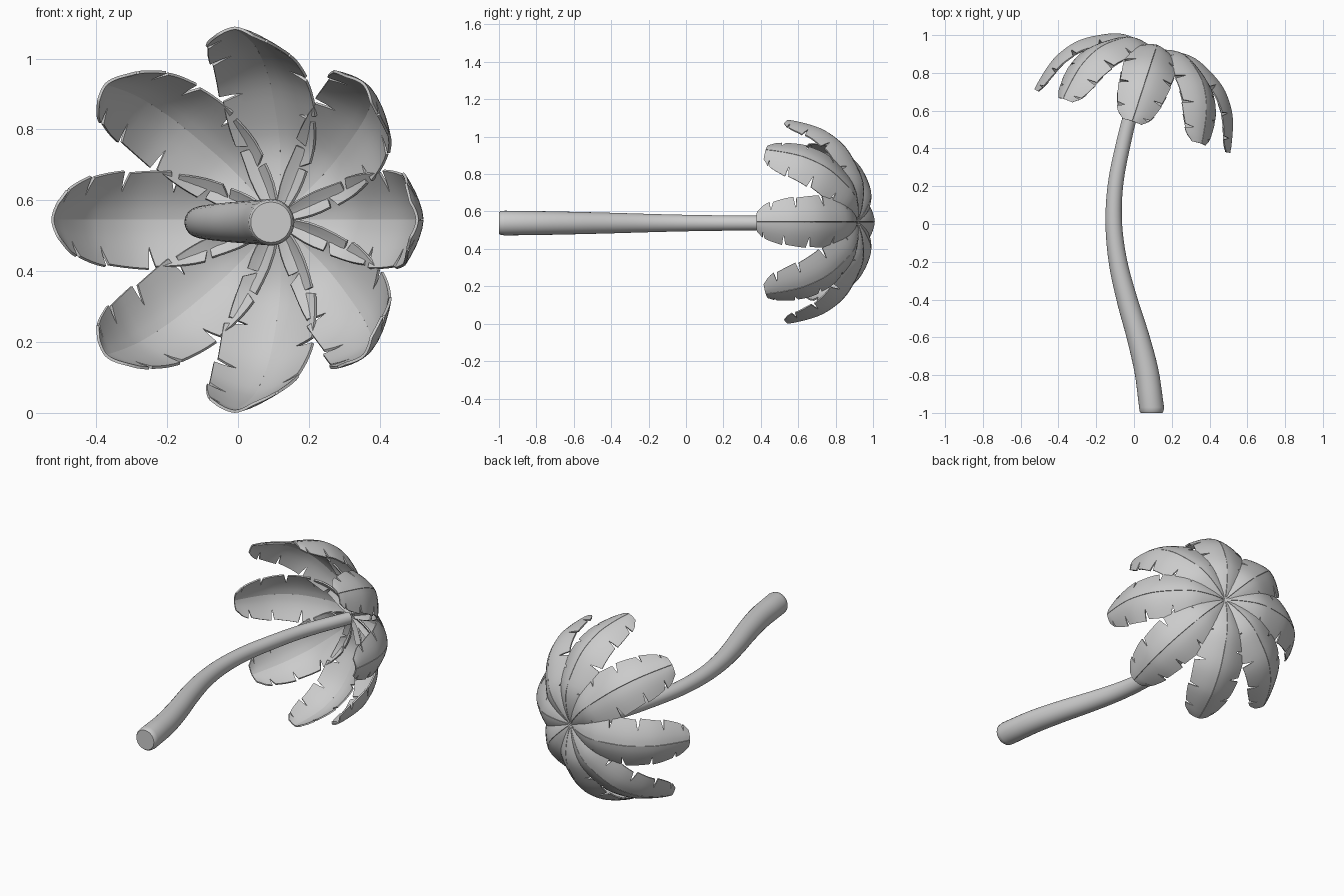
import bpy, bmesh, math
from mathutils import Vector

if "Cube" in bpy.data.objects:
    bpy.data.objects.remove(bpy.data.objects["Cube"])

grey = bpy.data.materials.new("plain_grey")
grey.diffuse_color = (0.6, 0.6, 0.6, 1)
grey.use_nodes = True
grey.node_tree.nodes["Principled BSDF"].inputs["Base Color"].default_value = grey.diffuse_color


def spline(pts, u):
    """Catmull-Rom through pts (tuples of 3), u in 0..1."""
    p = [Vector(q) for q in pts]
    p = [p[0] * 2 - p[1]] + p + [p[-1] * 2 - p[-2]]
    n = len(pts) - 1
    i = min(int(u * n), n - 1)
    t = u * n - i
    a, b, c, d = p[i:i + 4]
    return 0.5 * (2 * b + (c - a) * t + (2 * a - 5 * b + 4 * c - d) * t * t
                  + (3 * b - a - 3 * c + d) * t ** 3)


def finish(name, bm, thickness=0, angle=40):
    me = bpy.data.meshes.new(name)
    bm.to_mesh(me)
    bm.free()
    me.materials.append(grey)
    ob = bpy.data.objects.new(name, me)
    bpy.context.collection.objects.link(ob)
    bpy.ops.object.select_all(action='DESELECT')
    ob.select_set(True)
    bpy.context.view_layer.objects.active = ob
    if thickness:
        m = ob.modifiers.new("thickness", 'SOLIDIFY')
        m.thickness = thickness
        m.offset = -1
        bpy.ops.object.modifier_apply(modifier=m.name)
    bpy.ops.object.shade_smooth_by_angle(angle=math.radians(angle))
    return ob


# Trunk: tapered tube swept along an S-curve (x, y, radius)
TRUNK = [(.093, -1, .066), (.07, -.8, .064), (.022, -.6, .06), (-.037, -.4, .055),
         (-.085, -.2, .049), (-.107, 0, .044), (-.099, .2, .041), (-.062, .4, .039),
         (-.005, .62, .037), (.1, .89, .034)]
SIDES, STEPS = 28, 40
bm = bmesh.new()
rings = []
stations = [(-1, .057), (-.992, .063), (-.97, .066)]          # rounded foot
path = [Vector((.093, y, r)) for y, r in stations]
path += [spline(TRUNK, k / STEPS) for k in range(3, STEPS + 1)]
for k, q in enumerate(path):
    nxt, prv = path[min(k + 1, len(path) - 1)], path[max(k - 1, 0)]
    tan = Vector((nxt.x - prv.x, nxt.y - prv.y, 0)).normalized()
    if k < 3:
        tan = Vector((0, 1, 0))
    side = Vector((tan.y, -tan.x, 0))
    c = Vector((q.x, q.y, .538))
    rings.append([bm.verts.new(c + q.z * (side * math.cos(a) + Vector((0, 0, math.sin(a)))))
                  for a in (2 * math.pi * j / SIDES for j in range(SIDES))])
for r0, r1 in zip(rings, rings[1:]):
    for j in range(SIDES):
        bm.faces.new((r0[j], r0[j - 1], r1[j - 1], r1[j]))
bm.faces.new(rings[0])
bm.faces.new(rings[-1])
bmesh.ops.recalc_face_normals(bm, faces=bm.faces)
finish("trunk", bm)

# Fronds: drooping blades (radial distance, height, half width), edges slit by notches
FROND = [(0, 0, .012), (.09, .025, .07), (.2, .03, .108), (.31, -.015, .13),
         (.405, -.079, .134), (.475, -.17, .128), (.508, -.25, .118),
         (.53, -.34, .09), (.537, -.385, .05)]
CROWN = Vector((.11, .91, .545))
AXIS = Vector((.309, .951, 0))
E1, E2 = Vector((.951, -.309, 0)), Vector((0, 0, 1))
NOTCHES = {1: [0, .26, .45, .64, .83, 1], -1: [0, .19, .37, .55, .74, .9, 1]}
COLUMNS = [0, .2, .4, .58, .8, 1]


def frond(name, ang):
    out = E1 * math.cos(ang) + E2 * math.sin(ang)
    across = E2 * math.cos(ang) - E1 * math.sin(ang)

    def point(u, v):
        q = spline(FROND, u)
        d = spline(FROND, min(u + .01, 1)) - spline(FROND, max(u - .01, 0))
        n = (AXIS * d.x - out * d.y).normalized()
        sag = .4 * q.z * abs(v) ** 1.6
        return CROWN + out * q.x + AXIS * q.y + across * q.z * v - n * sag

    bm = bmesh.new()
    for side, cuts in NOTCHES.items():
        for a, b in zip(cuts, cuts[1:]):
            grid = []
            for k in range(6):
                row = []
                for v in COLUMNS:
                    gap = .013 * max(0, (v - .58) / .42)      # slit widens outward
                    lo = a + (gap if a > 0 else 0)
                    hi = b - (gap if b < 1 else 0)
                    flare = 1 + .05 * (k / 5 - .5) * (v == 1) * -1
                    row.append(bm.verts.new(point(lo + (hi - lo) * k / 5, v * side * flare)))
                grid.append(row)
            for r0, r1 in zip(grid, grid[1:]):
                for j in range(len(COLUMNS) - 1):
                    f = [r0[j], r1[j], r1[j + 1], r0[j + 1]]
                    bm.faces.new(f if side > 0 else f[::-1])
    # the two halves use different stations, so each keeps its own midrib edge
    bmesh.ops.remove_doubles(bm, verts=bm.verts, dist=.0004)
    finish(name, bm, thickness=.008, angle=50)


for i in range(8):
    frond(f"frond_{i + 1}", i * math.pi / 4)
